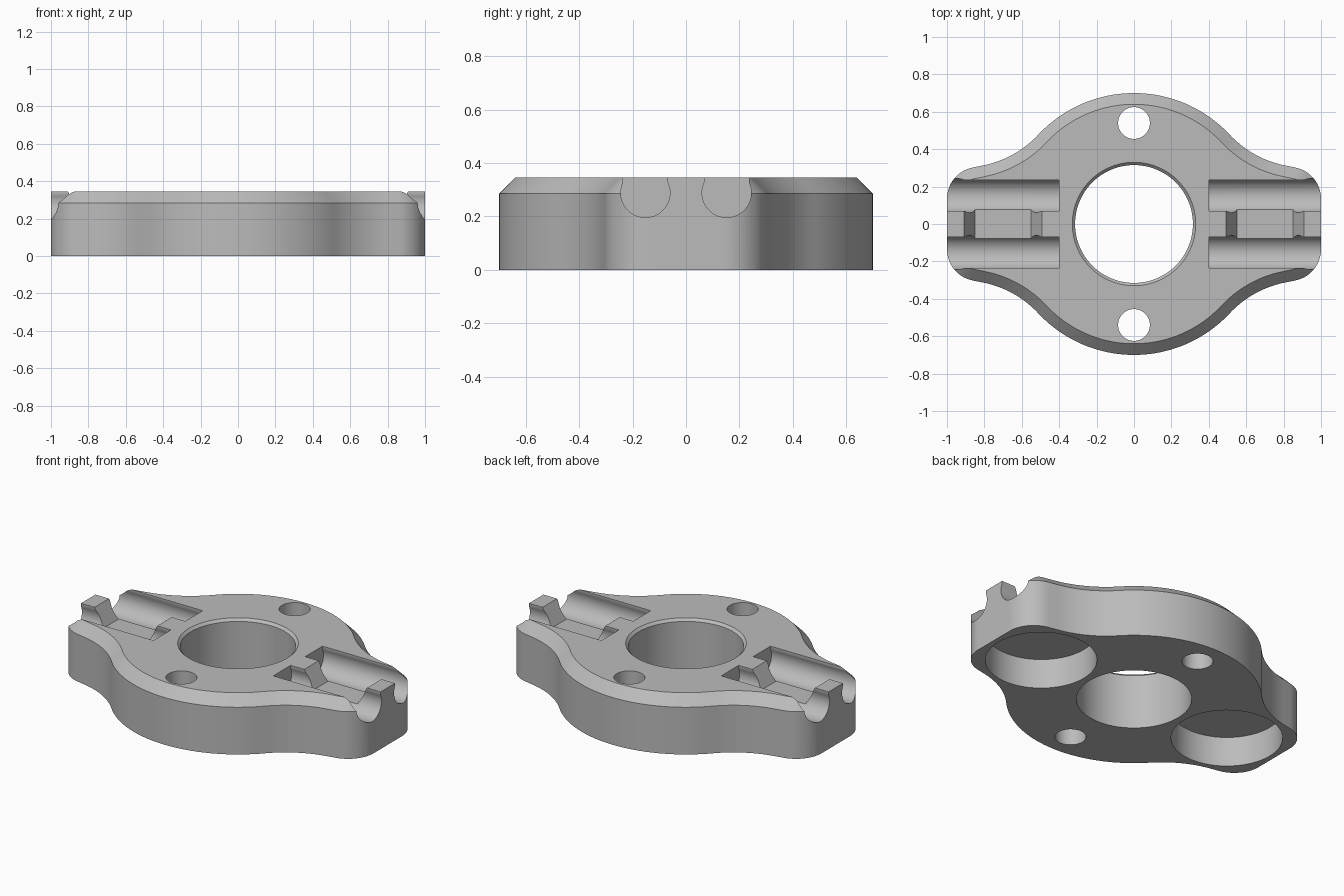
import bpy, bmesh
from math import sin, cos, radians, pi
from mathutils import Vector, Matrix

if "Cube" in bpy.data.objects:
    bpy.data.objects.remove(bpy.data.objects["Cube"], do_unlink=True)

HEIGHT, CHAMFER = 0.345, 0.06

grey = bpy.data.materials.new("plain_grey")
grey.use_nodes = True
grey.diffuse_color = (0.5, 0.5, 0.5, 1)
grey.node_tree.nodes["Principled BSDF"].inputs["Base Color"].default_value = (0.5, 0.5, 0.5, 1)


def make_object(name, bm):
    bmesh.ops.recalc_face_normals(bm, faces=bm.faces)
    mesh = bpy.data.meshes.new(name)
    bm.to_mesh(mesh)
    bm.free()
    mesh.materials.append(grey)
    obj = bpy.data.objects.new(name, mesh)
    bpy.context.collection.objects.link(obj)
    return obj


def loft(name, rings):
    """Closed solid through matching rings of points."""
    bm = bmesh.new()
    loops = [[bm.verts.new(p) for p in ring] for ring in rings]
    n = len(loops[0])
    for a, b in zip(loops, loops[1:]):
        for i in range(n):
            j = (i + 1) % n
            bm.faces.new((a[i], a[j], b[j], b[i]))
    bm.faces.new(loops[0][::-1])
    bm.faces.new(loops[-1])
    return make_object(name, bm)


def turned(name, x, y, profile, segments=96):
    """Round solid on a vertical axis; profile holds (radius, z)."""
    return loft(name, [[(x + r * cos(2 * pi * i / segments),
                         y + r * sin(2 * pi * i / segments), z)
                        for i in range(segments)] for r, z in profile])


def arc(cx, cy, r, start, end, steps, side=1):
    """Points with outward normals; side -1 makes a hollow curve."""
    result = []
    for i in range(steps + 1):
        a = radians(start + (end - start) * i / steps)
        d = Vector((cos(a), sin(a)))
        result.append((Vector((cx, cy)) + r * d, d * side))
    return result


# Outline of one quarter: flat end, rounded corner, hollow flank, round side
join, hollow = 43, 0.55
hub = 0.7 + hollow
quarter = [(Vector((1, 0.12)), Vector((0, 0)))]
quarter += arc(0.83, 0.135, 0.17, 0, 78.7, 14)
quarter += arc(hub * cos(radians(join)), hub * sin(radians(join)), hollow,
               258.7, 180 + join, 18, -1)
quarter += arc(0, 0, 0.7, join, 90, 20)[1:]


def mirrored(points, sx, sy):
    flip = lambda v: Vector((v.x * sx, v.y * sy))
    return [(flip(p), flip(d)) for p, d in points]


outline = (quarter + mirrored(quarter, -1, 1)[::-1][1:]
           + mirrored(quarter, -1, -1) + mirrored(quarter, 1, -1)[::-1][1:])


def ring(z, inset=0):
    return [((p - d * inset).x, (p - d * inset).y, z) for p, d in outline]


# Plate with chamfered upper rim
body = loft("mounting_plate", [ring(0), ring(HEIGHT - CHAMFER), ring(HEIGHT, CHAMFER)])

cutters = []

# Central bore with a small top chamfer
cutters.append(turned("bore_cutter", 0, 0, [(0.315, -0.1), (0.315, HEIGHT - 0.015),
                                            (0.33, HEIGHT), (0.33, HEIGHT + 0.1)]))

for s in (-1, 1):
    # Screw holes and round pockets underneath
    cutters.append(turned("screw_hole_cutter", 0, s * 0.54, [(0.085, -0.1), (0.085, 0.5)], 48))
    cutters.append(turned("pocket_cutter", s * 0.663, 0, [(0.305, -0.1), (0.305, 0.18)]))

    # Open-topped round channels, two in each arm
    for side in (-1, 1):
        cy, cz, r = side * 0.152, 0.288, 0.092
        section = [(cy + 0.083, 0.5)]
        section += [(cy + r * cos(radians(a)), cz + r * sin(radians(a)))
                    for a in [25.5 - i * 231 / 40 for i in range(41)]]
        section += [(cy - 0.083, 0.5)]
        cutters.append(loft("channel_cutter", [[(s * x, y, z) for y, z in section]
                                               for x in (0.4, 1.1)]))

    # Sloped notch in the ridge between the channels
    notch = [(0.48, 0.365), (0.55, 0.235), (0.85, 0.235), (0.92, 0.365)]
    cutters.append(loft("notch_cutter", [[(s * x, y, z) for x, z in notch]
                                         for y in (-0.1, 0.1)]))

# Cut everything out of the plate
bpy.context.view_layer.objects.active = body
for cutter in cutters:
    cutter.hide_render = True
    mod = body.modifiers.new(cutter.name, "BOOLEAN")
    mod.operation = "DIFFERENCE"
    mod.solver = "EXACT"
    mod.object = cutter
    bpy.ops.object.modifier_apply(modifier=mod.name)
    bpy.data.objects.remove(cutter, do_unlink=True)

bpy.ops.object.select_all(action="DESELECT")
body.select_set(True)
bpy.ops.object.shade_smooth_by_angle(angle=radians(25))
